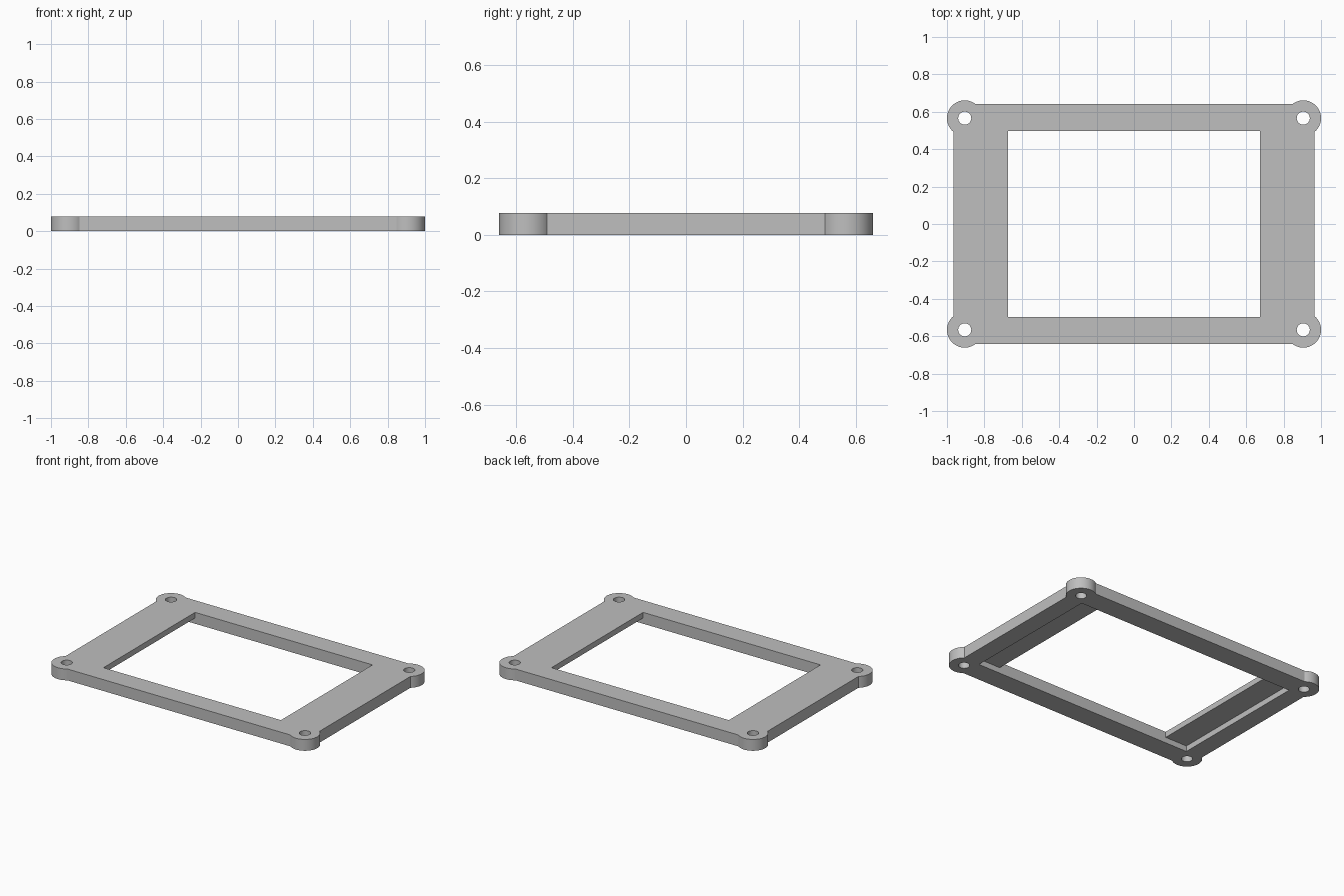
import bpy, bmesh
from math import sin, cos, pi, acos, asin

cube = bpy.data.objects.get("Cube")
if cube:
    bpy.data.objects.remove(cube, do_unlink=True)

HX, HY, T = 0.965, 0.642, 0.078        # frame half sizes and thickness
CX, CY = 0.905, 0.566                  # corner hole centres
LOBE_R, HOLE_R = 0.095, 0.035
OPEN_X, OPEN_Y = 0.674, 0.497          # window half sizes
RECESS_X, RECESS_Z = 0.842, 0.039      # underside ledge
ARC_STEPS = 40

grey = bpy.data.materials.new("light grey")
grey.use_nodes = True
colour = (0.52, 0.52, 0.52, 1)
grey.diffuse_color = colour
grey.node_tree.nodes["Principled BSDF"].inputs["Base Color"].default_value = colour


def prism(name, points, direction):
    """Extrude a closed outline along a direction."""
    bm = bmesh.new()
    face = bm.faces.new([bm.verts.new(p) for p in points])
    top = bmesh.ops.extrude_face_region(bm, geom=[face])["geom"]
    bmesh.ops.translate(bm, vec=direction,
                        verts=[v for v in top if isinstance(v, bmesh.types.BMVert)])
    bmesh.ops.recalc_face_normals(bm, faces=bm.faces)
    mesh = bpy.data.meshes.new(name)
    bm.to_mesh(mesh)
    bm.free()
    mesh.materials.append(grey)
    obj = bpy.data.objects.new(name, mesh)
    bpy.context.collection.objects.link(obj)
    return obj


# Outline: each corner lobe is an arc that meets the straight sides
start = -acos((HX - CX) / LOBE_R)
end = pi - asin((HY - CY) / LOBE_R)
arc = [(CX + LOBE_R * cos(a), CY + LOBE_R * sin(a))
       for a in (start + (end - start) * i / ARC_STEPS for i in range(ARC_STEPS + 1))]
outline = []
for sx, sy in ((1, 1), (-1, 1), (-1, -1), (1, -1)):
    corner = arc if sx * sy > 0 else arc[::-1]
    outline += [(sx * x, sy * y, 0) for x, y in corner]
frame = prism("frame", outline, (0, 0, T))

# Window cutter, stepped so that the underside is wider
half = [(RECESS_X, -0.1), (RECESS_X, RECESS_Z), (OPEN_X, RECESS_Z), (OPEN_X, 0.2)]
section = half + [(-x, z) for x, z in reversed(half)]
cutters = [prism("window_cutter", [(x, -OPEN_Y, z) for x, z in section], (0, 2 * OPEN_Y, 0))]

# Screw hole cutters
for sx in (-1, 1):
    for sy in (-1, 1):
        ring = [(sx * CX + HOLE_R * cos(2 * pi * i / 32),
                 sy * CY + HOLE_R * sin(2 * pi * i / 32), -0.1) for i in range(32)]
        cutters.append(prism("hole_cutter", ring, (0, 0, 0.3)))

# Cut, then discard the cutters
for cutter in cutters:
    mod = frame.modifiers.new("cut", "BOOLEAN")
    mod.operation, mod.solver, mod.object = "DIFFERENCE", "EXACT", cutter
bpy.context.view_layer.update()
result = bpy.data.meshes.new_from_object(
    frame.evaluated_get(bpy.context.evaluated_depsgraph_get()))
frame.modifiers.clear()
frame.data = result
for cutter in cutters:
    bpy.data.objects.remove(cutter, do_unlink=True)

# Smooth the round walls, keep the rims sharp
bpy.ops.object.select_all(action="DESELECT")
frame.select_set(True)
bpy.context.view_layer.objects.active = frame
bpy.ops.object.shade_smooth_by_angle(angle=0.5)
